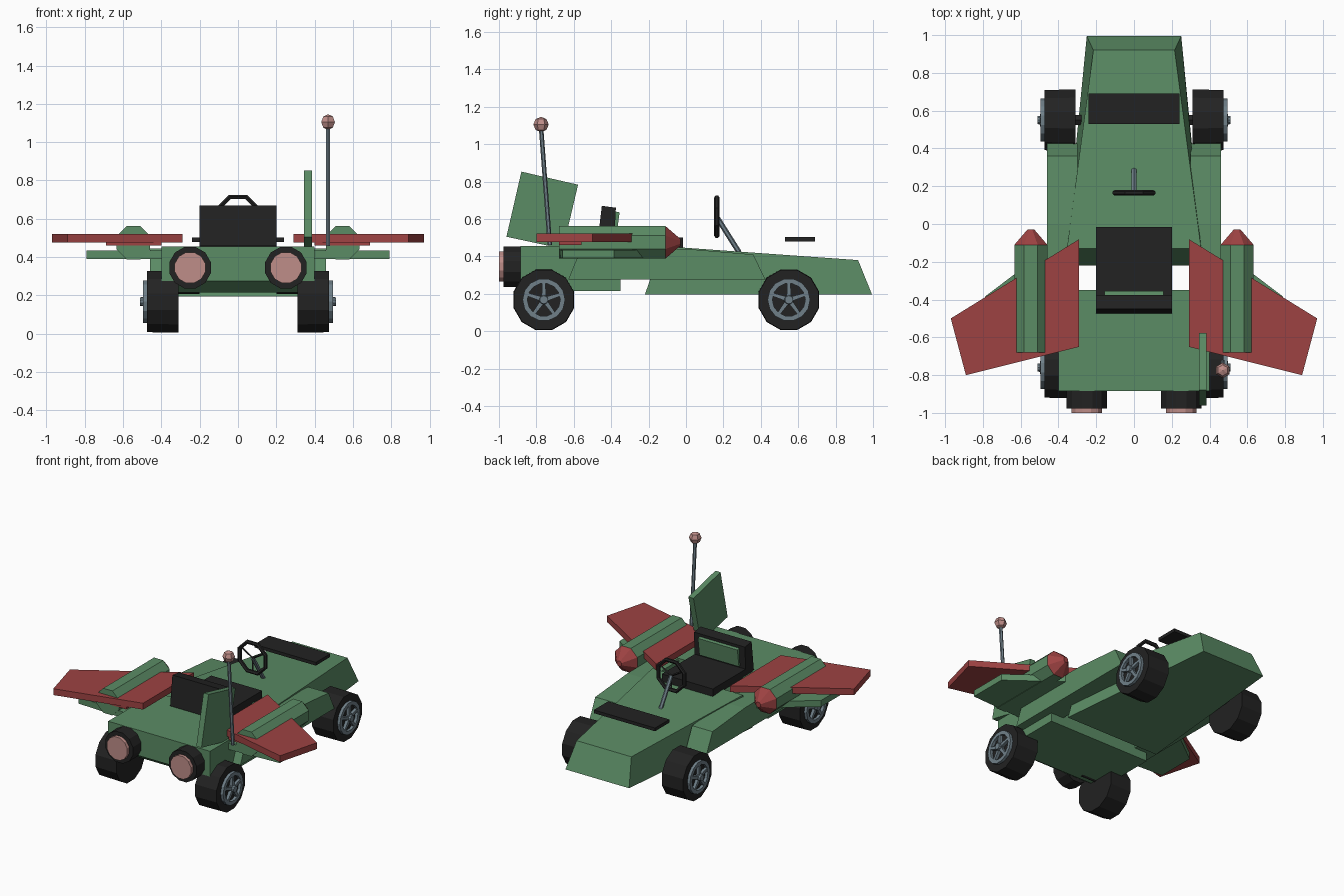
import bpy, bmesh, math
from mathutils import Vector, Matrix

if "Cube" in bpy.data.objects:
    bpy.data.objects.remove(bpy.data.objects["Cube"])


def material(name, rgb):
    m = bpy.data.materials.new(name)
    m.diffuse_color = (*rgb, 1)
    m.use_nodes = True
    m.node_tree.nodes["Principled BSDF"].inputs["Base Color"].default_value = m.diffuse_color
    return m


GREEN = material("body green", (0.105, 0.262, 0.13))
RED = material("wing red", (0.34, 0.055, 0.055))
BLACK = material("rubber black", (0.016, 0.016, 0.016))
GREY = material("steel grey", (0.16, 0.215, 0.25))
PINK = material("pale pink", (0.52, 0.27, 0.25))


def finish(name, bm, mat):
    bmesh.ops.recalc_face_normals(bm, faces=bm.faces)
    me = bpy.data.meshes.new(name)
    bm.to_mesh(me)
    bm.free()
    me.materials.append(mat)
    ob = bpy.data.objects.new(name, me)
    bpy.context.collection.objects.link(ob)
    return ob


def loft(name, lower, upper, mat):
    """Solid between two matching outlines."""
    bm = bmesh.new()
    a = [bm.verts.new(p) for p in lower]
    b = [bm.verts.new(p) for p in upper]
    n = len(a)
    bm.faces.new(a)
    bm.faces.new(b)
    for i in range(n):
        j = (i + 1) % n
        bm.faces.new((a[i], a[j], b[j], b[i]))
    return finish(name, bm, mat)


def side_prism(name, pts, x0, x1, mat):
    return loft(name, [(x0, y, z) for y, z in pts], [(x1, y, z) for y, z in pts], mat)


def plan_prism(name, pts, z0, z1, mat):
    return loft(name, [(x, y, z0) for x, y in pts], [(x, y, z1) for x, y in pts], mat)


def box(name, x, y, z, mat):
    return side_prism(name, [(y[0], z[0]), (y[1], z[0]), (y[1], z[1]), (y[0], z[1])], x[0], x[1], mat)


def rod(name, p0, p1, r0, r1, sides, mat, turn=0.0):
    """Straight round bar or cone between two points."""
    p0, p1 = Vector(p0), Vector(p1)
    d = p1 - p0
    rot = d.to_track_quat('Z', 'Y').to_matrix().to_4x4()
    bm = bmesh.new()
    bmesh.ops.create_cone(bm, cap_ends=True, segments=sides, radius1=r0, radius2=r1, depth=d.length,
                          matrix=Matrix.Translation((p0 + p1) / 2) @ rot @ Matrix.Rotation(turn, 4, 'Z'))
    return finish(name, bm, mat)


def ring(name, centre, axis, section, sides, mat, turn=0.0):
    """Section of (radius, offset) points swept round the x or y axis."""
    bm = bmesh.new()
    rows = []
    for i in range(sides):
        t = turn + math.tau * i / sides
        row = []
        for r, o in section:
            u, w = r * math.cos(t), r * math.sin(t)
            p = (o, u, w) if axis == 'x' else (u, o, w)
            row.append(bm.verts.new(Vector(centre) + Vector(p)))
        rows.append(row)
    n = len(section)
    for i in range(sides):
        a, b = rows[i], rows[(i + 1) % sides]
        for k in range(n):
            m = (k + 1) % n
            bm.faces.new((a[k], a[m], b[m], b[k]))
    return finish(name, bm, mat)


# Tapered nose
loft("nose_body",
     [(-0.25, 0.995, 0.195), (0.25, 0.995, 0.195), (0.37, -0.22, 0.195), (-0.37, -0.22, 0.195)],
     [(-0.215, 0.92, 0.38), (0.215, 0.92, 0.38), (0.355, -0.13, 0.455), (-0.355, -0.13, 0.455)], GREEN)

# Rear body
side_prism("rear_body", [(-0.885, 0.275), (-0.80, 0.215), (-0.35, 0.215), (-0.35, 0.455), (-0.885, 0.455)],
           -0.4, 0.4, GREEN)

# Seat
box("seat_cushion", (-0.2, 0.2), (-0.46, -0.015), (0.445, 0.50), BLACK)
side_prism("seat_back", [(-0.475, 0.46), (-0.385, 0.46), (-0.375, 0.66), (-0.45, 0.67)], -0.2, 0.2, BLACK)
side_prism("seat_panel", [(-0.385, 0.51), (-0.372, 0.51), (-0.355, 0.635), (-0.377, 0.64)], -0.155, 0.155, GREEN)

# Dark plate over the nose
box("nose_plate", (-0.24, 0.24), (0.53, 0.69), (0.48, 0.503), BLACK)

# Steering
ring("steering_wheel", (0, 0.165, 0.612), 'y',
     [(0.122, 0.007), (0.122, -0.007), (0.112, -0.014), (0.098, -0.007), (0.098, 0.007), (0.112, 0.014)],
     8, BLACK, math.pi / 8)
rod("steering_column", (0, 0.165, 0.61), (0, 0.285, 0.42), 0.014, 0.014, 6, GREY)
for k in range(3):
    t = math.pi / 2 + math.tau * k / 3 + math.pi
    rod("steering_spoke", (0, 0.165, 0.61), (0.1 * math.cos(t), 0.165, 0.612 + 0.1 * math.sin(t)),
        0.007, 0.007, 4, BLACK)

# Tail fin and aerial
side_prism("tail_fin", [(-0.88, 0.853), (-0.577, 0.783), (-0.658, 0.44), (-0.96, 0.505)], 0.345, 0.385, GREEN)
rod("aerial", (0.47, -0.728, 0.46), (0.47, -0.775, 1.09), 0.012, 0.012, 6, GREY)
bm = bmesh.new()
bmesh.ops.create_uvsphere(bm, u_segments=6, v_segments=4, radius=0.041,
                          matrix=Matrix.Translation((0.47, -0.775, 1.105)))
finish("aerial_ball", bm, PINK)

for s, side in ((1, "right"), (-1, "left")):
    # Side pod
    side_prism(side + "_side_pod", [(0.425, 0.275), (0.36, 0.41), (0, 0.44), (-0.56, 0.445), (-0.63, 0.275)],
               s * 0.30, s * 0.46, GREEN)
    # Wings
    plan_prism(side + "_upper_wing", [(s * x, y) for x, y in
               ((0.29, -0.08), (0.97, -0.5), (0.89, -0.8), (0.29, -0.65))], 0.477, 0.522, RED)
    plan_prism(side + "_lower_wing", [(s * x, y) for x, y in
               ((0.40, -0.09), (0.79, -0.385), (0.79, -0.66), (0.40, -0.68))], 0.39, 0.435, GREEN)
    box(side + "_wing_bracket", (s * 0.40, s * 0.69), (-0.68, -0.56), (0.46, 0.477), RED)
    # Wing pod with cone
    x = s * 0.546
    r = 0.087 / math.cos(math.pi / 8)
    rod(side + "_wing_pod", (x, -0.68, 0.475), (x, -0.11, 0.475), r, r, 8, GREEN, math.pi / 8)
    rod(side + "_pod_cone", (x, -0.11, 0.475), (x, -0.03, 0.475), r, 0.02, 8, RED, math.pi / 8)
    # Exhausts
    x = s * 0.25
    rod(side + "_exhaust", (x, -0.87, 0.345), (x, -0.977, 0.345), 0.112, 0.112, 12, BLACK, math.pi / 12)
    rod(side + "_exhaust_glow", (x, -0.97, 0.345), (x, -1.0, 0.345), 0.083, 0.083, 12, PINK, math.pi / 12)
    # Wheels
    for y, end in ((-0.76, "rear"), (0.55, "front")):
        name = side + "_" + end + "_"
        z = 0.168
        rod(name + "tyre", (s * 0.31, y, z), (s * 0.475, y, z), 0.168, 0.165, 12, BLACK, math.pi / 12)
        rod(name + "axle", (s * 0.2, y, z + 0.07), (s * 0.32, y, z + 0.07), 0.03, 0.03, 6, BLACK)
        ring(name + "rim", (0, y, z), 'x',
             [(0.114, s * 0.47), (0.114, s * 0.495), (0.088, s * 0.495), (0.088, s * 0.47)], 14, GREY)
        rod(name + "hub", (s * 0.47, y, z), (s * 0.512, y, z), 0.028, 0.022, 10, GREY)
        for k in range(5):
            t = math.pi / 2 + math.tau * k / 5
            d = Vector((0, math.cos(t), math.sin(t)))
            c = Vector((s * 0.485, y, z))
            rod(name + "spoke", c, c + d * 0.095, 0.018, 0.012, 4, GREY, math.pi / 4)
